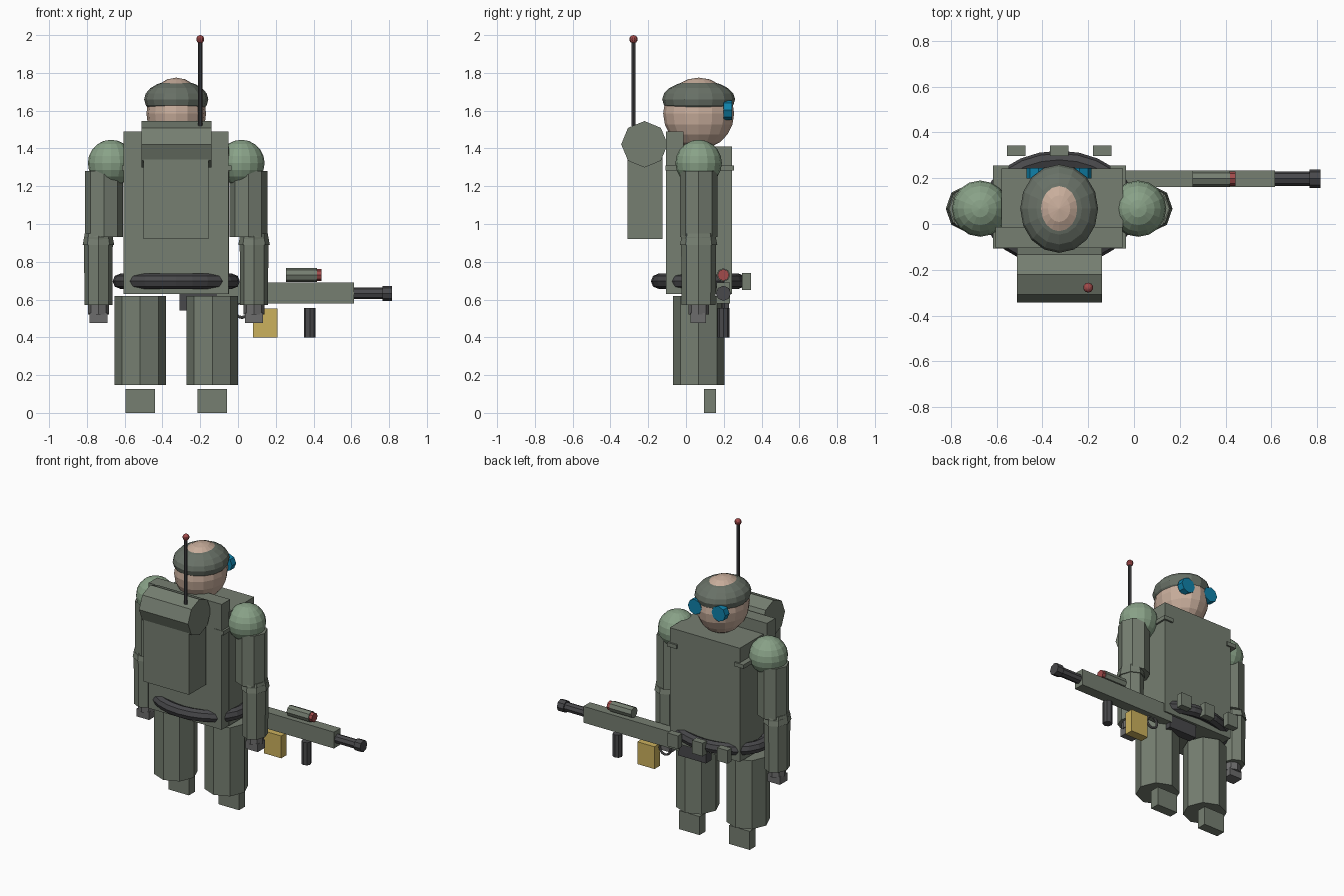
import bpy
from math import pi

cube = bpy.data.objects.get("Cube")
if cube:
    bpy.data.objects.remove(cube)


def material(name, r, g, b):
    m = bpy.data.materials.new(name)
    m.use_nodes = True
    m.diffuse_color = (r, g, b, 1)
    m.node_tree.nodes["Principled BSDF"].inputs["Base Color"].default_value = (r, g, b, 1)
    return m


olive = material("olive cloth", .18, .21, .165)
helmet_green = material("helmet green", .14, .165, .135)
pad_green = material("shoulder green", .25, .36, .245)
dark = material("dark metal", .065, .065, .07)
grey = material("glove grey", .15, .15, .15)
skin = material("skin", .58, .42, .33)
blue = material("goggle blue", .005, .22, .40)
red = material("red", .36, .07, .07)
yellow = material("brass yellow", .60, .44, .11)


def finish(name, mat):
    ob = bpy.context.object
    ob.name = name
    ob.data.materials.append(mat)
    return ob


def box(name, mat, x, y, z):
    """Box spanning the given (low, high) ranges."""
    spans = (x, y, z)
    bpy.ops.mesh.primitive_cube_add(size=1, location=[sum(s) / 2 for s in spans])
    ob = finish(name, mat)
    ob.scale = [s[1] - s[0] for s in spans]
    return ob


def tube(name, mat, centre, radius, length, axis="z", sides=8, top=None):
    turn = {"x": (0, pi / 2, 0), "y": (pi / 2, 0, 0), "z": (0, 0, 0)}[axis]
    bpy.ops.mesh.primitive_cone_add(vertices=sides, radius1=radius,
                                    radius2=radius if top is None else top,
                                    depth=length, location=centre, rotation=turn)
    return finish(name, mat)


def ball(name, mat, centre, radii, segments=16, rings=10):
    bpy.ops.mesh.primitive_uv_sphere_add(segments=segments, ring_count=rings,
                                         radius=1, location=centre)
    ob = finish(name, mat)
    ob.scale = radii
    return ob


def ring(name, mat, centre, major, minor, turn=(0, 0, 0), sides=24):
    bpy.ops.mesh.primitive_torus_add(location=centre, rotation=turn, major_radius=major,
                                     minor_radius=minor, major_segments=sides, minor_segments=8)
    return finish(name, mat)


MID = -.327   # body centre line
DEEP = .067   # body centre depth

# Torso, vest straps and belt
box("back_plate", olive, (-.605, -.05), (-.105, -.013), (.63, 1.49))
box("vest", olive, (-.578, -.047), (-.03, .243), (.63, 1.41))
for side, x in (("right", -.58), ("left", -.07)):
    box(side + "_strap", olive, (x - .035, x + .035), (-.108, .255), (1.283, 1.31))
belt = ring("belt", dark, (MID, DEEP, .697), 1, .04)
for v in belt.data.vertices:          # oval loop with a round section
    flat = (v.co.x ** 2 + v.co.y ** 2) ** .5
    ux, uy = v.co.x / flat, v.co.y / flat
    v.co.x = ux * (.297 + flat - 1)
    v.co.y = uy * (.213 + flat - 1)
for i in range(3):
    x = MID + (i - 1) * .188
    box("belt_pouch", olive, (x - .04, x + .04), (.297, .343), (.65, .74))

# Head, helmet and goggles
ball("head", skin, (MID, DEEP, 1.585), (.158, .188, .19))
ball("helmet", helmet_green, (MID, DEEP, 1.66), (.17, .193, .1))
for s in (-1, 1):
    tube("goggle_lens", blue, (MID + s * .09, .222, 1.603), .052, .045, "y")

# Arms and legs
for s, side in ((-1, "right"), (1, "left")):
    ball(side + "_shoulder", pad_green, (MID + s * .345, DEEP, 1.323), (.123,) * 3)
    tube(side + "_upper_arm", olive, (MID + s * .382, DEEP, 1.105), .1, .35)
    x = MID + s * .412
    lower = tube(side + "_forearm", olive, (x, DEEP, .75), .09, .36, top=.093)
    lower.scale.x = .82
    elbow = tube(side + "_elbow", olive, (x, DEEP, .92), .099, .06, top=.086)
    elbow.scale.x = .84
    tube(side + "_wrist", grey, (x, DEEP, .55), .055, .06)
    box(side + "_hand", grey, (x - .047, x + .047), (.025, .105), (.476, .53))
    tube(side + "_leg", olive, (MID + s * .191, DEEP, .383), .137, .47)
    x = MID + s * .19
    box(side + "_foot", olive, (x - .078, x + .078), (.095, .16), (0, .127))

# Backpack with bedroll and aerial
box("backpack", olive, (-.5, -.155), (-.31, -.125), (.92, 1.36))
tube("bedroll", olive, (-.325, -.22, 1.422), .123, .372, "x")
tube("aerial", dark, (-.2, -.278, 1.75), .011, .46)
ball("aerial_tip", red, (-.2, -.278, 1.978), (.022,) * 3, 10, 8)

# Rifle
GUN = .198
box("rifle_body", olive, (-.11, .615), (GUN - .036, GUN + .036), (.578, .69))
box("rifle_stock", dark, (-.31, -.1), (GUN - .03, GUN + .03), (.543, .655))
tube("barrel", dark, (.69, GUN, .633), .031, .16, "x")
tube("muzzle", dark, (.79, GUN, .633), .04, .048, "x")
tube("scope", olive, (.337, GUN, .73), .036, .165, "x")
tube("scope_lens", red, (.43, GUN, .73), .031, .025, "x")
tube("foregrip", dark, (.38, GUN, .477), .031, .155)
box("magazine", yellow, (.08, .21), (GUN - .03, GUN + .03), (.4, .553))
ring("trigger_guard", grey, (.02, GUN, .545), .04, .008, (pi / 2, 0, 0), 12)
